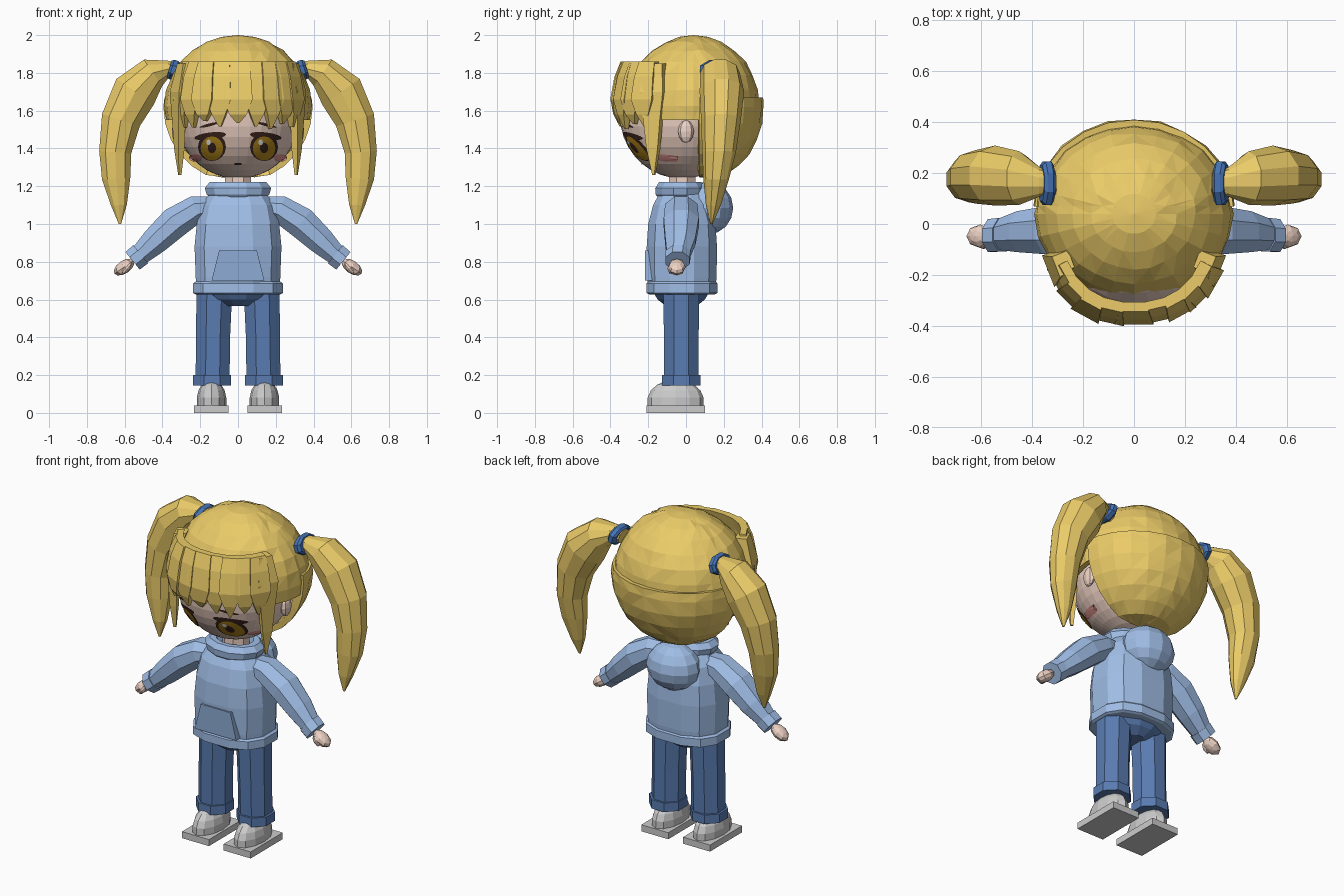
import bpy, bmesh, math, random
from mathutils import Vector, Matrix

if "Cube" in bpy.data.objects:
    bpy.data.objects.remove(bpy.data.objects["Cube"])

random.seed(4)
PI = math.pi
COL = dict(hair=(.83, .60, .14), skin=(.85, .64, .55), hoodie=(.35, .51, .79), pocket=(.27, .41, .66),
           jeans=(.10, .20, .44), tie=(.06, .17, .46), dark=(.045, .018, .012), iris=(.46, .25, .012),
           blush=(.75, .30, .28), white=(.9, .9, .85))
MATS = {}


def finish(bm, name, col=None, fix=True):
    if fix:
        bmesh.ops.recalc_face_normals(bm, faces=bm.faces)
    me = bpy.data.meshes.new(name)
    bm.to_mesh(me)
    bm.free()
    ob = bpy.data.objects.new(name, me)
    bpy.context.collection.objects.link(ob)
    if col:
        if col not in MATS:
            MATS[col] = bpy.data.materials.new(col)
            MATS[col].diffuse_color = (*COL[col], 1)
        me.materials.append(MATS[col])
    return ob


def skin_rings(bm, rings, cap=True):
    for a, b in zip(rings, rings[1:]):
        n = len(a)
        for i in range(n):
            bm.faces.new((a[i], a[(i + 1) % n], b[(i + 1) % n], b[i]))
    if cap:
        bm.faces.new(rings[0])
        bm.faces.new(rings[-1])


def loft(name, col, path, n=8, e=1.0):
    """Sweep along path of (x, y, z, half_width, half_depth); axis lies in the xz plane."""
    bm, rings = bmesh.new(), []
    P = [Vector(p[:3]) for p in path]
    Y = Vector((0, 1, 0))
    norm = math.cos(PI / n) ** e
    for i, p in enumerate(path):
        t = P[min(i + 1, len(P) - 1)] - P[max(i - 1, 0)]
        t.y = 0
        u = Vector((1, 0, 0)) if abs(t.x) < 1e-6 else Y.cross(t.normalized())
        ring = []
        for k in range(n):
            a = 2 * PI * (k + .5) / n
            c, s = math.cos(a), math.sin(a)
            c, s = math.copysign(abs(c) ** e, c) / norm, math.copysign(abs(s) ** e, s) / norm
            ring.append(bm.verts.new(P[i] + u * c * p[3] + Y * s * p[4]))
        rings.append(ring)
    skin_rings(bm, rings)
    return finish(bm, name, col)


def ellipsoid(loc, r, u=12, v=8, rot=0.0):
    bm = bmesh.new()
    bmesh.ops.create_uvsphere(bm, u_segments=u, v_segments=v, radius=1)
    bm.transform(Matrix.Translation(loc) @ Matrix.Rotation(rot, 4, 'Y') @ Matrix.Diagonal((*r, 1)))
    return bm


def ball(name, col, *args):
    return finish(ellipsoid(*args), name, col)


def hair_shell(name, loc, r, top, cuts, floor):
    """Faceted hair shell; faces beyond every (point, direction) in cuts are removed."""
    bm = ellipsoid(loc, r, 24, 14)
    for v in bm.verts:
        v.co.z = max(v.co.z, floor)
    for co, no in cuts:
        bmesh.ops.bisect_plane(bm, geom=bm.verts[:] + bm.edges[:] + bm.faces[:], plane_co=co, plane_no=no)
    if top:
        bmesh.ops.bisect_plane(bm, geom=bm.verts[:] + bm.edges[:] + bm.faces[:], plane_co=(0, 0, top),
                               plane_no=(0, 0, 1), clear_outer=True)
    kill = [f for f in bm.faces if all((f.calc_center_median() - Vector(co)).dot(Vector(no)) > 0
                                       for co, no in cuts)]
    bmesh.ops.delete(bm, geom=kill, context='FACES')
    bmesh.ops.triangulate(bm, faces=bm.faces)
    for v in bm.verts:
        if not v.is_boundary and v.co.z < 1.99:
            v.co += v.normal * random.uniform(-.006, .004)
    m = finish(bm, name, 'hair').modifiers.new('thickness', 'SOLIDIFY')
    m.thickness, m.offset = .035, -1


# Face ellipsoid and patches that hug it
FC, FR = Vector((0, -.02, 1.575)), Vector((.33, .33, .335))


def patch(name, col, x, z, rx, rz, lift=.004, rot=0.0, n=16):
    bm, rings = bmesh.new(), []

    def on_face(f, a):
        px, pz = rx * f * math.cos(a), rz * f * math.sin(a)
        px, pz = x + px * math.cos(rot) - pz * math.sin(rot), z + px * math.sin(rot) + pz * math.cos(rot)
        d = 1 - (px / FR.x) ** 2 - ((pz - FC.z) / FR.z) ** 2
        return bm.verts.new((px, FC.y - FR.y * math.sqrt(max(d, .004)) - lift, pz))
    for f in (1, .66, .33):
        rings.append([on_face(f, -2 * PI * k / n) for k in range(n)])
    skin_rings(bm, rings, cap=False)
    bm.faces.new(rings[-1])
    bm.normal_update()
    if sum(f.normal.y for f in bm.faces) > 0:
        bmesh.ops.reverse_faces(bm, faces=bm.faces)
    return finish(bm, name, col, False)


def lock(name, ang, half, prof):
    """Fringe strand: prof rows are (z, outer scale, inner scale, width factor)."""
    bm, rings = bmesh.new(), []
    for z, ko, ki, w in prof:
        ring = []
        for k, d in ((ko, -1), (ko, 1), (ki, 1), (ki, -1)):
            t = math.radians(ang + d * half * w)
            sx = math.copysign(abs(math.sin(t)) ** .88, t)
            ring.append(bm.verts.new((.365 * k * sx, -.395 * k * math.cos(t) ** .88, z)))
        rings.append(ring)
    skin_rings(bm, rings)
    return finish(bm, name, 'hair')


def box(name, col, front, y0, y1):
    bm = bmesh.new()
    skin_rings(bm, [[bm.verts.new((x, y, z)) for x, z in front] for y in (y0, y1)])
    return finish(bm, name, col)


# Head, neck, hair shells (crown with face opening, lower back layer)
ball('head', 'skin', FC, FR, 32, 18)
loft('neck', 'skin', [(0, -.02, 1.15, .07, .07), (0, -.02, 1.32, .07, .07)])
hair_shell('hair_cap', (0, .04, 1.625), (.388, .352, .375), None,
           [((0, 0, 1.55), (0, 0, -1)), ((0, .07, 0), (0, -1, 0))], 1.27)
hair_shell('hair_back', (0, .05, 1.62), (.398, .364, .40), 1.67, [((0, .07, 0), (0, -1, 0))], 1.25)

# Fringe and side locks
for i in range(9):
    ang = -57 + i * 114 / 8
    tip = 1.505 + random.uniform(-.01, .04)
    k = random.uniform(-.025, .02)
    lock('fringe_lock', ang, 9.5, [(1.86, .89 + k, .78, .86), (1.78, .97 + k, .84, .96), (1.66, 1.025 + k, .88, 1.02),
                                   (1.58, .99 + k, .88, .6), (tip, .92 + k, .87, .1)])
for s in (1, -1):
    lock('side_lock', s * 65, 9, [(1.85, .92, .74, .8), (1.70, 1.02, .88, 1.1), (1.55, 1.0, .88, .8),
                                  (1.40, .98, .88, .55), (1.26, .94, .90, .1)])

for s in (1, -1):
    # Face details
    patch('eye_rim', 'dark', s * .138, 1.408, .074, .075)
    patch('upper_lash', 'dark', s * .147, 1.465, .085, .020, .005, -s * .12)
    patch('iris', 'iris', s * .138, 1.400, .060, .064, .007)
    patch('pupil', 'dark', s * .138, 1.403, .022, .028, .010)
    patch('eye_glint', 'white', s * .138 - .018, 1.432, .012, .015, .013)
    patch('eyebrow', 'dark', s * .15, 1.525, .055, .008, .005, -s * .25)
    patch('cheek_blush', 'blush', s * .225, 1.35, .035, .020)
    ball('ear', 'skin', (s * .325, 0, 1.49), (.025, .042, .06), 8, 6)

    # Pigtail with tie
    tail = [(.31, .16, 1.81, .04, .05), (.37, .165, 1.82, .045, .055), (.45, .18, 1.80, .085, .10),
            (.545, .19, 1.70, .12, .112), (.62, .185, 1.55, .105, .10), (.65, .175, 1.38, .085, .085),
            (.645, .16, 1.24, .075, .065), (.63, .145, 1.10, .042, .038), (.625, .135, 1.0, .006, .006)]
    loft('pigtail', 'hair', [(s * p[0], *p[1:]) for p in tail], 10)
    loft('hair_tie', 'tie', [(s * x, .16, 1.815 + (x - .34) * .3, a, b) for x, a, b in
                             ((.32, .045, .07), (.33, .053, .085), (.352, .053, .085), (.364, .045, .07))])

    # Sleeve, cuff, hand
    arm = [(.15, -.025, 1.09, .055, .07), (.22, -.025, 1.08, .072, .085), (.335, -.025, 1.008, .083, .093),
           (.44, -.03, .91, .072, .08), (.53, -.042, .825, .052, .058)]
    loft('sleeve', 'hoodie', [(s * p[0], *p[1:]) for p in arm])
    loft('sleeve_cuff', 'hoodie', [(s * .515, -.042, .84, .062, .066), (s * .558, -.045, .805, .06, .064)])
    ball('hand', 'skin', (s * .603, -.048, .772), (.062, .046, .034), 8, 6, s * .6)
    ball('thumb', 'skin', (s * .59, -.08, .765), (.036, .018, .018), 6, 5, s * .9)

    # Trouser leg, turn-up, shoe
    loft('trouser_leg', 'jeans', [(s * .135, -.025, .15, .09, .09), (s * .132, -.025, .40, .09, .092),
                                  (s * .125, -.025, .66, .095, .095)])
    loft('trouser_cuff', 'jeans', [(s * .138, -.025, .145, .1, .102), (s * .138, -.025, .2, .1, .102)])
    shoe = ball('shoe_upper', None, (s * .14, -.055, .04), (.078, .148, .135), 12, 10)
    for v in shoe.data.vertices:  # flat underside, full toe
        h = (v.co.z - .04) / .135
        if 0 < h < .97:
            f = 1 + .16 * h
            v.co.x, v.co.y = s * .14 + (v.co.x - s * .14) * f, -.055 + (v.co.y + .055) * f
        v.co.z = max(v.co.z, .03)
    x0, x1 = s * .05, s * .233
    box('shoe_sole', None, [(x0, 0), (x1, 0), (x1, .04), (x0, .04)], -.21, .1)

patch('mouth', 'dark', 0, 1.318, .022, .006, .005)

# Hips and hoodie
loft('hips', 'jeans', [(0, -.025, .565, .07, .08), (0, -.025, .60, .15, .125), (0, -.025, .66, .21, .16)], 12)
loft('hoodie_body', 'hoodie', [(0, -.022, z, w, d) for z, w, d in
                               ((.66, .222, .178), (.72, .224, .184), (.88, .230, .186), (1.0, .218, .178),
                                (1.1, .195, .152), (1.16, .15, .12))], 12, .8)
loft('hoodie_hem', 'hoodie', [(0, -.022, z, w, d) for z, w, d in
                              ((.628, .225, .175), (.635, .238, .188), (.685, .238, .188), (.695, .225, .18))], 12, .8)
loft('collar', 'hoodie', [(0, -.03, z, w, d) for z, w, d in
                          ((1.13, .14, .11), (1.155, .165, .13), (1.19, .176, .133), (1.222, .15, .112),
                           (1.222, .11, .085), (1.18, .09, .075))], 12)
box('front_pocket', 'pocket', [(-.14, .70), (.14, .70), (.10, .86), (-.10, .86)], -.218, -.17)
ball('hood', 'hoodie', (0, .115, 1.085), (.165, .135, .14), 12, 8)

for m in bpy.data.materials:
    if m.users and not m.is_grease_pencil:
        m.use_nodes = True
        m.node_tree.nodes["Principled BSDF"].inputs["Base Color"].default_value = m.diffuse_color
